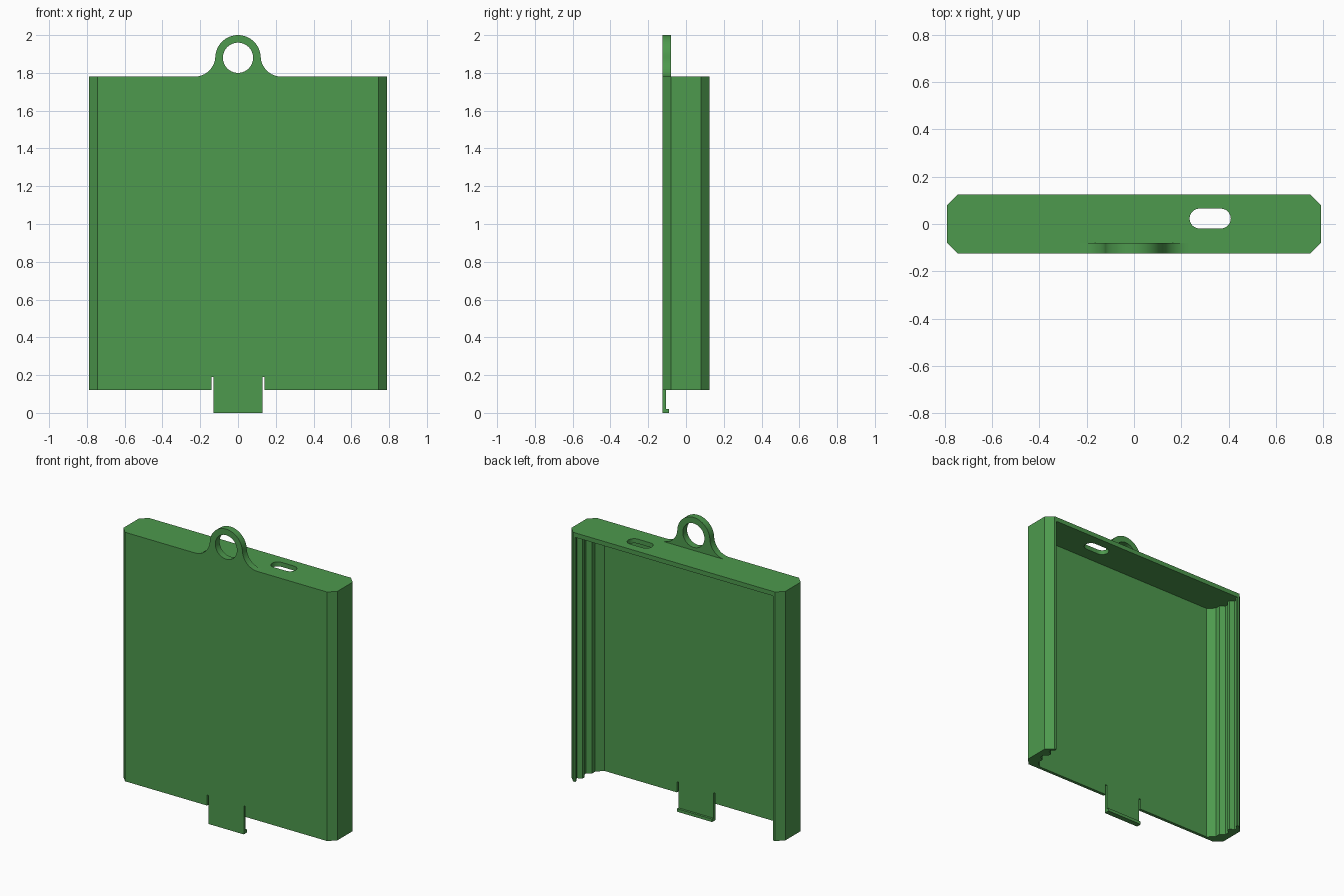
import bpy
from math import cos, sin, pi, radians
from mathutils import Matrix

if "Cube" in bpy.data.objects:
    bpy.data.objects.remove(bpy.data.objects["Cube"])

green = bpy.data.materials.new("green plastic")
green.diffuse_color = (0.075, 0.32, 0.075, 1)
green.use_nodes = True
green.node_tree.nodes["Principled BSDF"].inputs["Base Color"].default_value = green.diffuse_color


def prism(name, loops, lo, hi, upright=False):
    """Extrude outlines (later loops are holes) along z, or along y if upright."""
    cu = bpy.data.curves.new(name, 'CURVE')
    cu.dimensions = '2D'
    cu.fill_mode = 'BOTH'
    cu.extrude = (hi - lo) / 2
    for pts in loops:
        sp = cu.splines.new('POLY')
        sp.points.add(len(pts) - 1)
        for p, (a, b) in zip(sp.points, pts):
            p.co = (a, b, 0, 1)
        sp.use_cyclic_u = True
    tmp = bpy.data.objects.new(name + "_outline", cu)
    bpy.context.collection.objects.link(tmp)
    bpy.context.view_layer.update()
    me = bpy.data.meshes.new_from_object(
        tmp.evaluated_get(bpy.context.evaluated_depsgraph_get()))
    bpy.data.objects.remove(tmp)
    mid = (lo + hi) / 2
    if upright:
        me.transform(Matrix.Translation((0, mid, 0)) @ Matrix.Rotation(pi / 2, 4, 'X'))
    else:
        me.transform(Matrix.Translation((0, 0, mid)))
    me.materials.clear()
    me.materials.append(green)
    ob = bpy.data.objects.new(name, me)
    bpy.context.collection.objects.link(ob)
    bpy.ops.object.select_all(action='DESELECT')
    ob.select_set(True)
    bpy.context.view_layer.objects.active = ob
    # weld caps to walls so shading stays clean
    bpy.ops.object.mode_set(mode='EDIT')
    bpy.ops.mesh.select_all(action='SELECT')
    bpy.ops.mesh.remove_doubles(threshold=0.0001)
    bpy.ops.mesh.normals_make_consistent(inside=False)
    bpy.ops.object.mode_set(mode='OBJECT')
    bpy.ops.object.shade_smooth_by_angle(angle=radians(30))
    return ob


def arc(cx, cy, r, a0, a1, n=16):
    return [(cx + r * cos(radians(a0 + (a1 - a0) * i / n)),
             cy + r * sin(radians(a0 + (a1 - a0) * i / n))) for i in range(n + 1)]


X, Y, C = 0.79, 0.125, 0.045        # half width, half depth, corner chamfer
BOTTOM, CEIL, TOP = 0.12, 1.75, 1.78
INNER = 0.675                       # where the side rails meet the front panel
SKIN = -0.105                       # inner face of the front panel

# Grooved side walls, mirrored
rail = [(INNER, -Y), (X - C, -Y), (X, -Y + C), (X, Y - C), (X - C, Y),
        (0.73, Y), (0.73, 0.11), (0.75, 0.095), (0.75, 0.075), (0.72, 0.06),
        (0.72, 0.04), (0.745, 0.02), (0.745, -0.01), (0.715, -0.03),
        (0.715, -0.065), (INNER, SKIN)]
prism("right_side_wall", [rail], BOTTOM, CEIL)
prism("left_side_wall", [[(-x, y) for x, y in rail]], BOTTOM, CEIL)

# Front panel with the flexible clip tab between two slits
half = [(INNER, CEIL), (INNER, BOTTOM), (0.14, BOTTOM), (0.14, 0.19),
        (0.13, 0.19), (0.13, 0)]
prism("front_panel", [half + [(-x, z) for x, z in reversed(half)]], -Y, SKIN, True)

# Catch along the foot of the clip tab
prism("clip_catch", [[(-0.13, 0), (0.13, 0), (0.13, 0.02), (-0.13, 0.02)]],
      SKIN, -0.09, True)

# Top plate with a rounded slot
plate = [(X - C, -Y), (X, -Y + C), (X, Y - C), (X - C, Y)]
plate += [(-x, y) for x, y in reversed(plate)]
slot = arc(0.367, 0.023, 0.042, -90, 90) + arc(0.277, 0.023, 0.042, 90, 270)
prism("top_plate", [plate, slot], CEIL, TOP)

# Hanging loop with filleted foot
R, ZC, F, FX = 0.12, 1.88, 0.11, 0.23
fillet = arc(FX, TOP + F, F, 270, 183)
head = arc(0, ZC, R, 3, 177, 32)
loop = fillet + head + [(-x, z) for x, z in reversed(fillet)]
prism("hanging_loop", [loop, arc(0, ZC, 0.08, 0, 352.5, 47)], -Y, -0.08, True)
